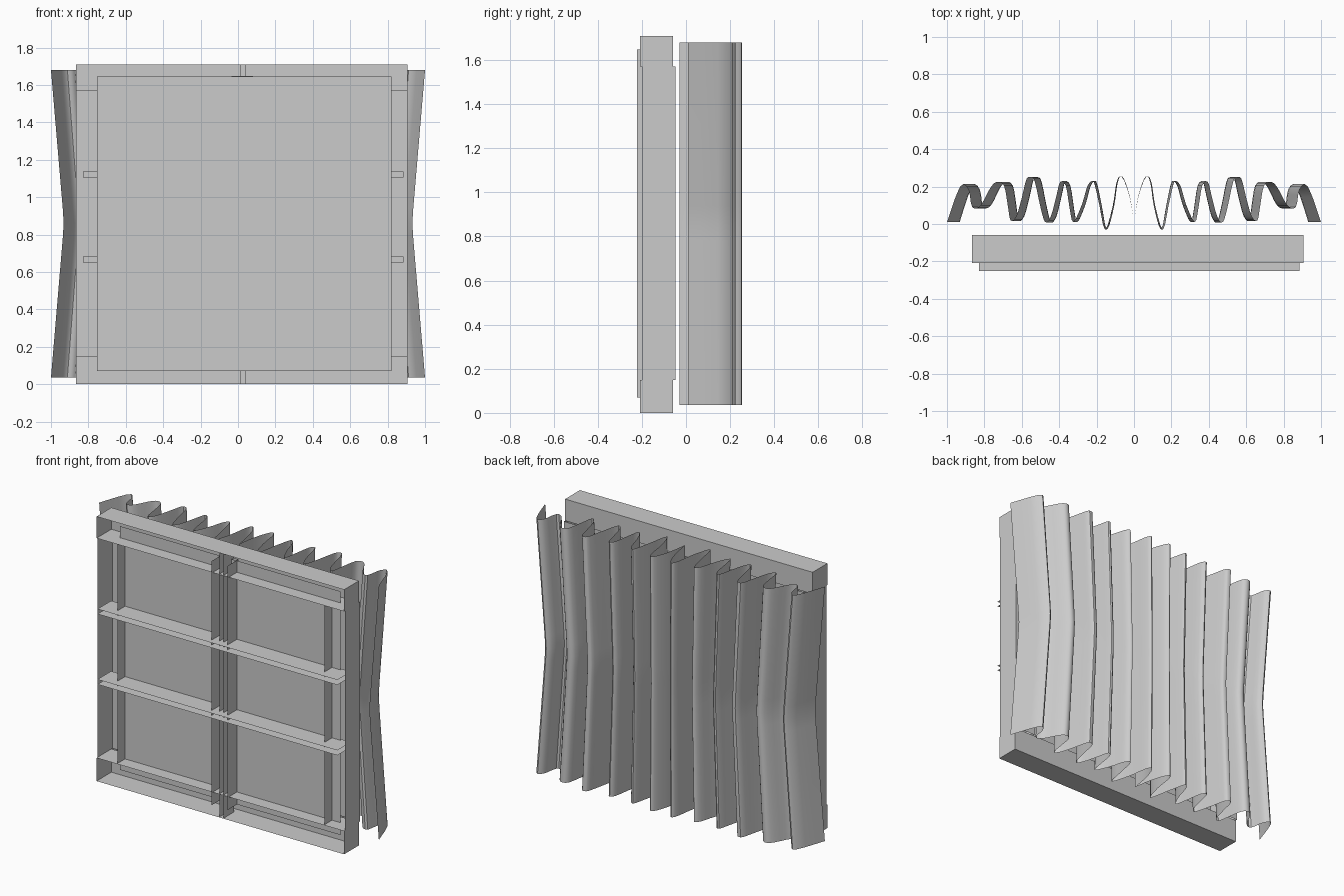
import bpy, bmesh, math
from mathutils import Vector

if "Cube" in bpy.data.objects:
    bpy.data.objects.remove(bpy.data.objects["Cube"])


def mesh_object(name, verts, faces):
    me = bpy.data.meshes.new(name)
    me.from_pydata(verts, [], faces)
    ob = bpy.data.objects.new(name, me)
    bpy.context.collection.objects.link(ob)
    return ob


def shell(name, x, y, z, skip=""):
    """Box without front face; skip lists further open sides (x = both ends, z = top and bottom)."""
    v = [(a, b, c) for a in x for b in y for c in z]
    faces = [(2, 3, 7, 6)]                         # back
    if "x" not in skip:
        faces += [(0, 1, 3, 2), (4, 6, 7, 5)]      # left, right
    if "z" not in skip:
        faces += [(0, 2, 6, 4), (1, 5, 7, 3)]      # bottom, top
    return mesh_object(name, v, faces)


L, R, H = -0.865, 0.905, 1.71

# outer frame: open-fronted channels
shell("top_rail", (L, R), (-0.209, -0.058), (1.57, H))
shell("bottom_rail", (L, R), (-0.209, -0.058), (0, 0.15))
shell("left_post", (L, -0.72), (-0.2, -0.047), (0.15, 1.57), "z")
shell("right_post", (0.76, R), (-0.2, -0.047), (0.15, 1.57), "z")

# glass pane
mesh_object("pane", [(-0.755, -0.125, 0.07), (0.82, -0.125, 0.07),
                     (0.82, -0.125, 1.645), (-0.755, -0.125, 1.645)], [(0, 1, 2, 3)])

# glazing bars: thin open channels
shell("centre_stile", (-0.035, 0.08), (-0.223, -0.11), (0.07, 1.648), "z")
shell("centre_mullion", (0.01, 0.04), (-0.205, -0.1), (0, H), "z")
for i, z in enumerate((0.65, 1.105)):
    shell(f"cross_bar_{i + 1}", (-0.83, 0.885), (-0.25, -0.11), (z, z + 0.032), "x")

# pleated curtain: half profile, mirrored, pinched at mid height
half = [(0, 0.01), (0.02, 0.13), (0.05, 0.225), (0.075, 0.255), (0.095, 0.215), (0.115, 0.09),
        (0.155, -0.03), (0.185, 0.1), (0.21, 0.21), (0.225, 0.23), (0.25, 0.2), (0.28, 0.1),
        (0.325, 0.01), (0.345, 0.09), (0.365, 0.205), (0.395, 0.225), (0.415, 0.15), (0.445, 0.04),
        (0.475, 0.01), (0.5, 0.09), (0.53, 0.225), (0.55, 0.25), (0.575, 0.24), (0.6, 0.14),
        (0.63, 0.04), (0.66, 0.02), (0.675, 0.1), (0.695, 0.205), (0.735, 0.225), (0.77, 0.19),
        (0.82, 0.1), (0.865, 0.09), (0.885, 0.185), (0.93, 0.2), (1.0, 0.01)]


def smooth(pts, n=3):
    """Catmull-Rom refinement of the profile."""
    p = [Vector(q) for q in pts]
    out = []
    for i in range(len(p) - 1):
        a, b, c, d = p[max(i - 1, 0)], p[i], p[i + 1], p[min(i + 2, len(p) - 1)]
        for k in range(n):
            t = k / n
            out.append(0.5 * (2 * b + (c - a) * t + (2 * a - 5 * b + 4 * c - d) * t * t
                              + (3 * b - a - 3 * c + d) * t ** 3))
    return out + [p[-1]]


right = smooth(half)
profile = [(-q.x, q.y) for q in reversed(right[1:])] + [(q.x, q.y) for q in right]
rows = [(0.035, 1.0), (0.78, 0.937), (0.86, 0.932), (0.94, 0.937), (1.68, 1.0)]
n = len(profile)
verts = [(x * s, y, z) for z, s in rows for x, y in profile]
faces = [(r * n + i, r * n + i + 1, (r + 1) * n + i + 1, (r + 1) * n + i)
         for r in range(len(rows) - 1) for i in range(n - 1)]
curtain = mesh_object("curtain", verts, faces)
bpy.context.view_layer.objects.active = curtain
curtain.select_set(True)
bpy.ops.object.shade_smooth_by_angle(angle=math.radians(40))
